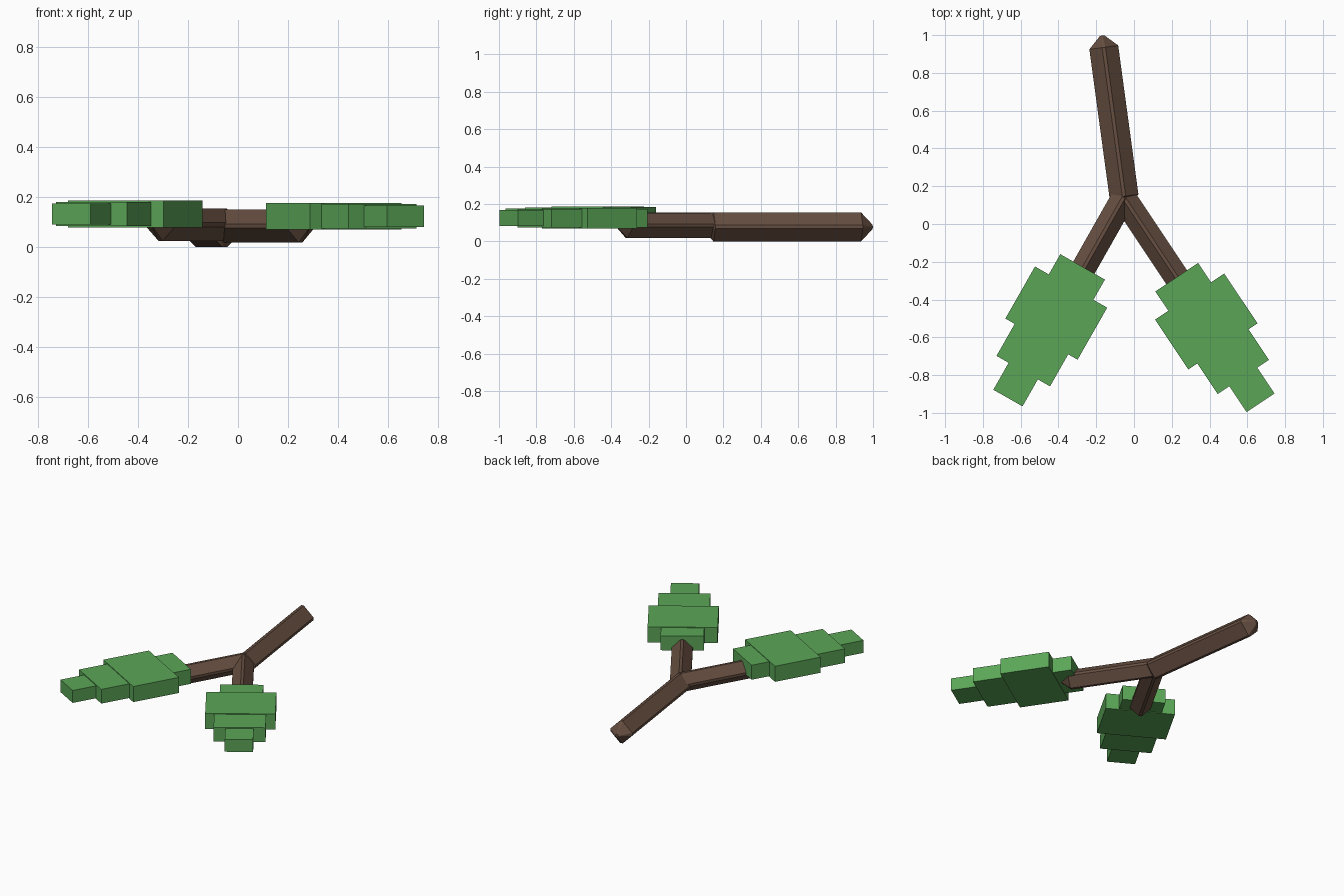
import bpy, bmesh
from mathutils import Vector

cube = bpy.data.objects.get("Cube")
if cube:
    bpy.data.objects.remove(cube, do_unlink=True)


def make_material(name, color):
    mat = bpy.data.materials.new(name)
    mat.use_nodes = True
    mat.diffuse_color = color
    bsdf = mat.node_tree.nodes["Principled BSDF"]
    bsdf.inputs["Base Color"].default_value = color
    bsdf.inputs["Roughness"].default_value = 0.9
    return mat


def finish(bm, name, mat):
    bmesh.ops.recalc_face_normals(bm, faces=bm.faces)
    mesh = bpy.data.meshes.new(name)
    bm.to_mesh(mesh)
    bm.free()
    mesh.materials.append(mat)
    obj = bpy.data.objects.new(name, mesh)
    bpy.context.collection.objects.link(obj)
    return obj


def twig(name, start, end, z, radius, mat, taper=0.063, chamfer=0.009):
    """Diamond rod with narrow chamfered ridges and blunt pointed ends."""
    a, b = Vector((*start, z)), Vector((*end, z))
    along = (b - a).normalized()
    up = Vector((0, 0, 1))
    side = along.cross(up)
    section = []
    for u, v in ((side, up), (up, -side), (-side, -up), (-up, side)):
        section += [u * radius - v * chamfer, u * radius + v * chamfer]
    bm = bmesh.new()
    rings = []
    for centre, scale in ((a - along * taper, 0.15), (a, 1),
                          (b, 1), (b + along * taper, 0.15)):
        rings.append([bm.verts.new(centre + p * scale) for p in section])
    for low, high in zip(rings, rings[1:]):
        for i in range(8):
            j = (i + 1) % 8
            bm.faces.new((low[i], low[j], high[j], high[i]))
    bm.faces.new(rings[0])
    bm.faces.new(rings[-1])
    return finish(bm, name, mat)


def leaf(name, direction, offset, shift, z, mat):
    """Stepped leaf made of four slabs, the widest one the thickest."""
    d = Vector((*direction, 0)).normalized()
    p = Vector((-d.y, d.x, 0))
    # near end, far end, half width, half thickness
    rows = ((0.36, 0.50, 0.136, 0.050), (0.483, 0.80, 0.22, 0.054),
            (0.78, 0.995, 0.163, 0.049), (0.97, 1.159, 0.089, 0.043))
    bm = bmesh.new()
    for near, far, half, thick in rows:
        loops = []
        for h in (-thick, thick):
            loops.append([bm.verts.new(d * (t + shift) + p * (offset + s * half)
                                       + Vector((0, 0, z + h)))
                          for t, s in ((near, -1), (far, -1), (far, 1), (near, 1))])
        low, high = loops
        bm.faces.new(low)
        bm.faces.new(high)
        for i in range(4):
            j = (i + 1) % 4
            bm.faces.new((low[i], low[j], high[j], high[i]))
    return finish(bm, name, mat)


bark = make_material("brown bark", (0.135, 0.078, 0.053, 1))
green = make_material("leaf green", (0.105, 0.38, 0.095, 1))

# Main stem and the two forked branches
fork = (-0.055, 0.14)
twig("main_stem", (-0.053, 0.147), (-0.16, 0.935), 0.0775, 0.077, bark)
twig("right_branch", fork, (-0.31, -0.31), 0.09, 0.065, bark)
twig("left_branch", fork, (0.25, -0.318), 0.085, 0.066, bark)

# Leaves at the branch ends
leaf("left_leaf", (0.555, -0.832), 0.032, 0, 0.124, green)
leaf("right_leaf", (-0.495, -0.869), -0.124, -0.028, 0.133, green)
